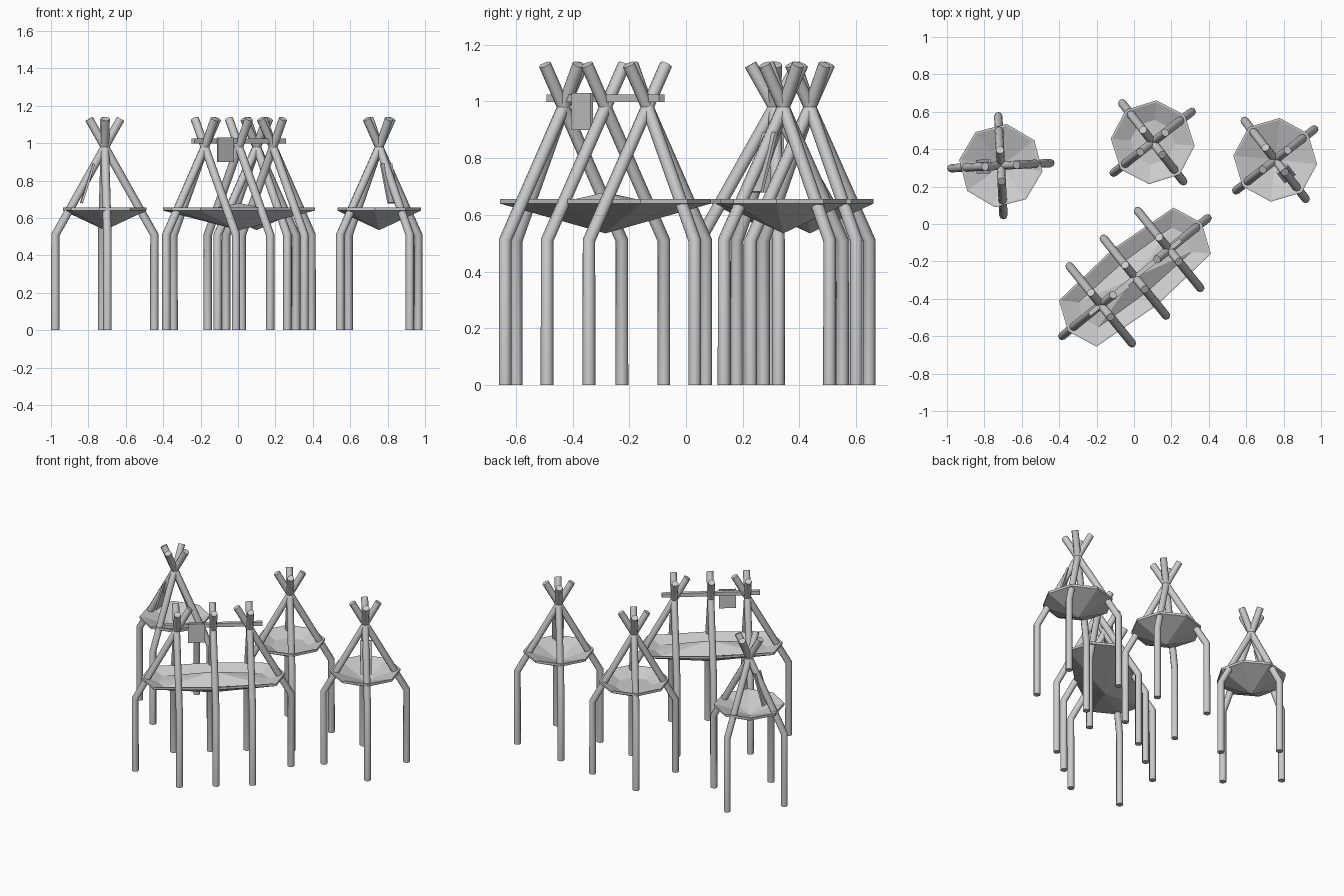
import bpy, bmesh
from math import cos, sin, radians
from mathutils import Vector, Matrix

cube = bpy.data.objects.get("Cube")
if cube:
    bpy.data.objects.remove(cube, do_unlink=True)

mat = bpy.data.materials.new("weathered_grey")
mat.use_nodes = True
grey = (0.6, 0.6, 0.6, 1)
mat.diffuse_color = grey
mat.node_tree.nodes["Principled BSDF"].inputs["Base Color"].default_value = grey

KNEE, CROSS, TOP = 0.51, 0.98, 1.13      # heights along each pole
SPREAD, POLE_R = 0.265, 0.0225


def polar(r, deg, z=0.0):
    return Vector((r * cos(radians(deg)), r * sin(radians(deg)), z))


def finish(bm, name, smooth=False):
    bmesh.ops.recalc_face_normals(bm, faces=bm.faces)
    me = bpy.data.meshes.new(name)
    bm.to_mesh(me)
    bm.free()
    me.materials.append(mat)
    ob = bpy.data.objects.new(name, me)
    bpy.context.collection.objects.link(ob)
    if smooth:
        bpy.ops.object.select_all(action='DESELECT')
        ob.select_set(True)
        bpy.context.view_layer.objects.active = ob
        bpy.ops.object.shade_smooth_by_angle(angle=radians(50))
    return ob


def loft(bm, rings, close_start=True, close_end=True):
    """Skin a list of rings; a ring holding one point becomes a fan tip."""
    rows = [[bm.verts.new(p) for p in ring] for ring in rings]
    for a, b in zip(rows, rows[1:]):
        n = max(len(a), len(b))
        for i in range(n):
            j = (i + 1) % n
            if len(a) == 1:
                bm.faces.new((a[0], b[j], b[i]))
            elif len(b) == 1:
                bm.faces.new((a[i], a[j], b[0]))
            else:
                bm.faces.new((a[i], a[j], b[j], b[i]))
    if close_start and len(rows[0]) > 2:
        bm.faces.new(rows[0])
    if close_end and len(rows[-1]) > 2:
        bm.faces.new(rows[-1])


def pole(name, center, deg):
    """Upright post that bends inward, crosses the middle and pokes out above."""
    c = Vector((*center, 0))
    over = SPREAD * (TOP - CROSS) / (CROSS - KNEE)
    path = [c + polar(SPREAD, deg), c + polar(SPREAD, deg, KNEE), c + polar(-over, deg, TOP)]
    up = Vector((0, 0, 1))
    lean = (path[2] - path[1]).normalized()
    rings = []
    for p, d in zip(path, (up, (up + lean).normalized(), lean)):
        side = polar(1, deg + 90)
        out = side.cross(d)
        rings.append([p + POLE_R * (side * cos(radians(a)) + out * sin(radians(a)))
                      for a in range(0, 360, 45)])
    bm = bmesh.new()
    loft(bm, rings)
    finish(bm, name, True)


def bowl(name, center, turn, floor_r=0.0, floor_z=0.575, tip_z=None, axis=0, stretch=0.0):
    """Eight-sided basin with a thin rim, optionally stretched along an axis."""
    c = Vector((*center, 0))

    def ring(r, z):
        pts = []
        for k in range(8):
            a = turn + 45 * k
            along = cos(radians(a - axis))
            mid = abs(along) < 0.3 and stretch > 0
            shift = 0 if mid else stretch * (1 if along > 0 else -1)
            pts.append(c + polar(r * (0.85 if mid else 1), a, z) + polar(shift, axis))
        return pts

    def tip(z):
        return [c + Vector((0, 0, z))]

    rings = [tip(0.535), ring(0.225, 0.64), ring(0.225, 0.656), ring(0.215, 0.656)]
    if floor_r:
        rings.append(ring(floor_r, floor_z))
        if tip_z:
            rings.append(tip(tip_z))
    else:
        rings.append(tip(floor_z))
    bm = bmesh.new()
    loft(bm, rings)
    finish(bm, name)


def board(name, size, matrix):
    bm = bmesh.new()
    bmesh.ops.create_cube(bm, size=1, matrix=matrix @ Matrix.Diagonal((*size, 1)))
    finish(bm, name)


def leaning_board(name, center, deg):
    """Narrow board hanging just inside one of the poles."""
    low, high = polar(0.125, deg, 0.68), polar(0.06, deg, 0.89)
    d = (high - low).normalized()
    side = polar(1, deg + 90)
    m = Matrix((side.cross(d), side, d)).transposed().to_4x4()
    m.translation = Vector((*center, 0)) + (low + high) / 2
    board(name, (0.012, 0.075, (high - low).length), m)


# Three round huts on four poles each
huts = {
    "left_hut": ((-0.712, 0.312), 3, 82, {}),
    "back_hut": ((0.10, 0.437), 38, 85, dict(floor_r=0.12, floor_z=0.612)),
    "right_hut": ((0.755, 0.343), 38, 84, {}),
}
for name, (center, angle, turn, opts) in huts.items():
    for k in range(4):
        pole(f"{name}_pole_{k + 1}", center, angle + 90 * k)
    bowl(name + "_basin", center, turn, **opts)

leaning_board("left_hut_board", huts["left_hut"][0], 183)
leaning_board("right_hut_board", huts["right_hut"][0], -52)

# Long hut: three pole frames in a row, joined by a beam with a hanging plate
AXIS = 39
mid = Vector((0.005, -0.284, 0))
frames = {"near": (-1, (90, 180, 270)), "middle": (0, (90, 270)), "far": (1, (0, 90, 270))}
for name, (step, angles) in frames.items():
    spot = mid + polar(0.235 * step, AXIS)
    for a in angles:
        pole(f"long_hut_{name}_pole_{a}", spot.xy, AXIS + a)
bowl("long_hut_basin", mid.xy, 84, floor_r=0.12, floor_z=0.62, tip_z=0.68,
     axis=AXIS, stretch=0.235)

turn = Matrix.Rotation(radians(AXIS), 4, 'Z')
board("long_hut_beam", (0.63, 0.025, 0.026), Matrix.Translation(mid + Vector((0, 0, 1.012))) @ turn)
board("hanging_plate", (0.108, 0.012, 0.13),
      Matrix.Translation(mid + polar(-0.108, AXIS, 0.965) + polar(0.018, AXIS - 90)) @ turn)
